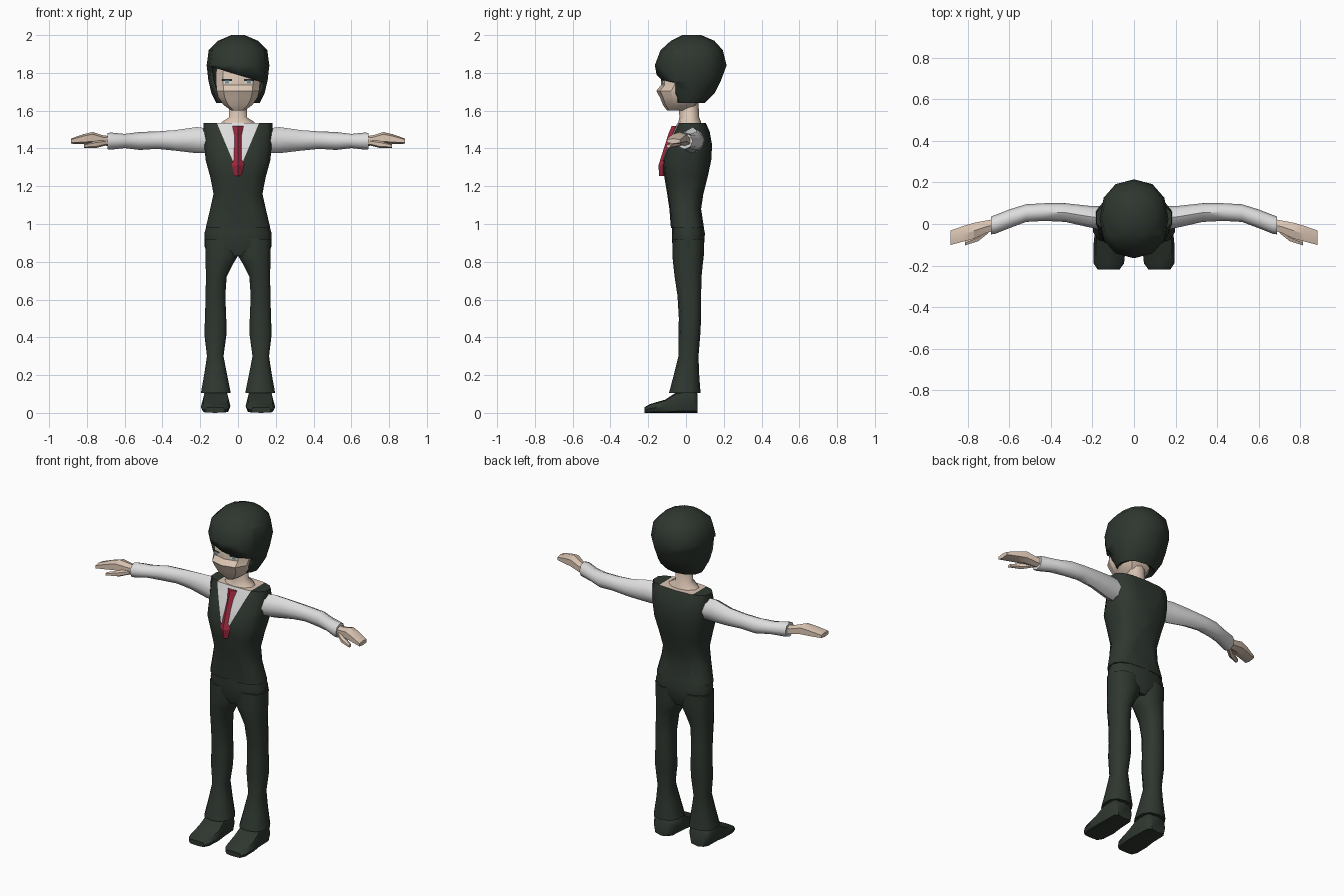
import bpy, bmesh
from math import sin, cos, pi, radians, copysign
from mathutils import Vector

cube = bpy.data.objects.get("Cube")
if cube:
    bpy.data.objects.remove(cube, do_unlink=True)


def material(name, r, g, b):
    m = bpy.data.materials.new(name)
    m.use_nodes = True
    m.diffuse_color = (r, g, b, 1)
    shader = m.node_tree.nodes["Principled BSDF"]
    shader.inputs["Base Color"].default_value = (r, g, b, 1)
    shader.inputs["Roughness"].default_value = 0.9
    return m


DARK = material("dark green black", .028, .038, .029)
SKIN = material("skin", .72, .57, .46)
WHITE = material("shirt white", .72, .72, .72)
RED = material("tie red", .38, .025, .055)
EYE = material("eye black", .02, .025, .025)
IRIS = material("iris grey green", .2, .32, .3)


def finish(name, bm, mats, angle=50):
    bmesh.ops.recalc_face_normals(bm, faces=bm.faces)
    mesh = bpy.data.meshes.new(name)
    bm.to_mesh(mesh)
    bm.free()
    for m in mats:
        mesh.materials.append(m)
    ob = bpy.data.objects.new(name, mesh)
    bpy.context.collection.objects.link(ob)
    bpy.ops.object.select_all(action='DESELECT')
    bpy.context.view_layer.objects.active = ob
    ob.select_set(True)
    if angle:
        bpy.ops.object.shade_smooth_by_angle(angle=radians(angle))
    return ob


def loft(rings, axis='z', n=10, p=.85, side=1):
    """Skin rounded sections given as (position, u_min, u_max, v_min, v_max)."""
    bm = bmesh.new()
    loops = []
    for t, u0, u1, v0, v1 in rings:
        loop = []
        for i in range(n):
            a = 2 * pi * i / n - pi / 2
            c, s = cos(a), sin(a)
            u = (u0 + u1) / 2 + (u1 - u0) / 2 * copysign(abs(c) ** p, c)
            v = (v0 + v1) / 2 + (v1 - v0) / 2 * copysign(abs(s) ** p, s)
            x, y, z = {'z': (u, v, t), 'x': (t, u, v), 'y': (u, t, v)}[axis]
            loop.append(bm.verts.new((side * x, y, z)))
        loops.append(loop)
    for a, b in zip(loops, loops[1:]):
        for i in range(n):
            j = (i + 1) % n
            bm.faces.new((a[i], a[j], b[j], b[i]))
    bm.faces.new(loops[0])
    bm.faces.new(loops[-1])
    bmesh.ops.recalc_face_normals(bm, faces=bm.faces)
    return bm


def centred(rows):
    return [(z, -r, r, y0, y1) for z, r, y0, y1 in rows]


def cut(bm, point, normal):
    bmesh.ops.bisect_plane(bm, geom=bm.verts[:] + bm.edges[:] + bm.faces[:], dist=1e-5,
                           plane_co=Vector(point), plane_no=Vector(normal).normalized())
    bm.normal_update()


# Vest with a V neckline showing the shirt
bm = loft(centred([(.98, .174, -.08, .095), (1.08, .15, -.088, .08), (1.16, .132, -.1, .092),
                   (1.25, .15, -.115, .115), (1.34, .175, -.124, .134), (1.42, .182, -.095, .138),
                   (1.49, .187, -.066, .125), (1.535, .185, -.045, .105)]), n=14, p=.75)
for s in (1, -1):
    cut(bm, (s * .11, 0, 1.53), (s * .19, 0, -.08))
for f in bm.faces:
    c = f.calc_center_median()
    if abs(c.x) < .11 + (c.z - 1.53) * .42:
        if f.normal.z > .9:
            f.material_index = 2
        elif f.normal.y < -.3:
            f.material_index = 1
finish("vest", bm, [DARK, WHITE, SKIN])

# Tie
finish("tie", loft(centred([(1.255, .018, -.142, -.1), (1.31, .033, -.146, -.1), (1.455, .018, -.1, -.06),
                            (1.475, .02, -.094, -.05), (1.52, .03, -.075, -.03)]), n=4, p=1),
       [RED], 20)

# Trousers seat
finish("trouser_seat", loft(centred([(.83, .15, -.055, .075), (.88, .177, -.072, .095),
                                     (.95, .178, -.075, .1), (1.03, .155, -.075, .085)]), n=12), [DARK])

# Neck and head
finish("neck", loft(centred([(1.5, .11, -.055, .085), (1.54, .09, -.04, .08), (1.565, .05, -.035, .07),
                             (1.66, .05, -.04, .065)]), n=10, p=1), [SKIN])
finish("head", loft(centred([(1.6, .035, -.1, .03), (1.63, .08, -.122, .06), (1.67, .108, -.138, .08),
                             (1.705, .117, -.157, .1), (1.735, .12, -.132, .1), (1.8, .122, -.131, .1),
                             (1.88, .1, -.1, .1)]), n=10, p=.8), [SKIN], 25)

# Hair with a slanted fringe over the open face
bm = loft(centred([(1.67, .05, -.03, .07), (1.64, .115, -.07, .1), (1.69, .14, -.1, .15),
                   (1.76, .157, -.15, .185), (1.84, .166, -.165, .215), (1.92, .155, -.135, .195),
                   (1.97, .105, -.08, .15), (2, .035, -.02, .08)]), n=12, p=.9)
FRINGE_Y = -.055
cut(bm, (0, FRINGE_Y, 0), (0, 1, 0))
cut(bm, (0, 0, 1.79), (.3, 0, 1))
opening = []
for f in bm.faces:
    c = f.calc_center_median()
    if c.y < FRINGE_Y and c.z < 1.79 - .3 * c.x:
        opening.append(f)
bmesh.ops.delete(bm, geom=opening, context='FACES')
hair = finish("hair", bm, [DARK])
thick = hair.modifiers.new("thickness", 'SOLIDIFY')
thick.thickness = .015
thick.offset = -1


# Painted eyes lying on the face
def eye_plate(name, side, x0, x1, z0, z1, lift, mat):
    bm = bmesh.new()
    corners = [(x0, z0), (x1, z0), (x1, z1), (x0, z1)]
    f = bm.faces.new([bm.verts.new((side * x, -.132 + .225 * x - lift, z)) for x, z in corners])
    bmesh.ops.solidify(bm, geom=[f], thickness=.002)
    finish(name, bm, [mat], 0)


for side, tag in ((1, "left"), (-1, "right")):
    eye_plate(tag + "_eye_white", side, .035, .08, 1.743, 1.76, .003, WHITE)
    eye_plate(tag + "_iris", side, .048, .068, 1.743, 1.76, .005, IRIS)
    eye_plate(tag + "_lash", side, .033, .084, 1.757, 1.768, .005, EYE)

    # Sleeve, hand and thumb
    finish(tag + "_sleeve", loft([(.15, -.03, .085, 1.375, 1.505), (.22, -.015, .088, 1.375, 1.513),
                                  (.33, .01, .1, 1.388, 1.497), (.43, .015, .1, 1.398, 1.49),
                                  (.52, .01, .095, 1.392, 1.487), (.6, -.02, .07, 1.402, 1.477),
                                  (.67, -.048, .043, 1.394, 1.484), (.69, -.05, .035, 1.396, 1.482)],
                                 'x', 8, 1, side), [WHITE])
    finish(tag + "_hand", loft([(.66, -.032, .03, 1.412, 1.465), (.71, -.045, .02, 1.415, 1.468),
                                (.77, -.075, .01, 1.425, 1.487), (.82, -.088, -.005, 1.424, 1.475),
                                (.885, -.105, -.028, 1.425, 1.452)], 'x', 6, .7, side), [SKIN], 30)
    finish(tag + "_thumb", loft([(.7, -.045, -.01, 1.415, 1.445), (.75, -.085, -.045, 1.403, 1.44),
                                 (.815, -.105, -.08, 1.403, 1.422)], 'x', 6, .9, side), [SKIN], 30)

    # Trouser leg and shoe
    finish(tag + "_trouser_leg", loft([(.105, .035, .2, -.09, .077), (.2, .055, .182, -.065, .07),
                                       (.3, .075, .166, -.04, .066), (.42, .058, .181, -.04, .076),
                                       (.5, .06, .177, -.038, .08), (.62, .065, .174, -.045, .08),
                                       (.72, .058, .172, -.06, .082), (.78, .028, .174, -.067, .088),
                                       (.83, -.002, .176, -.072, .094), (.92, .0, .178, -.07, .096)],
                                      'z', 10, .8, side), [DARK])
    finish(tag + "_shoe", loft([(.062, .07, .17, 0, .1), (.04, .05, .188, 0, .12), (-.05, .045, .19, 0, .11),
                                (-.11, .04, .196, 0, .07), (-.19, .048, .194, 0, .047),
                                (-.22, .07, .175, 0, .03)], 'y', 8, .5, side), [DARK])
